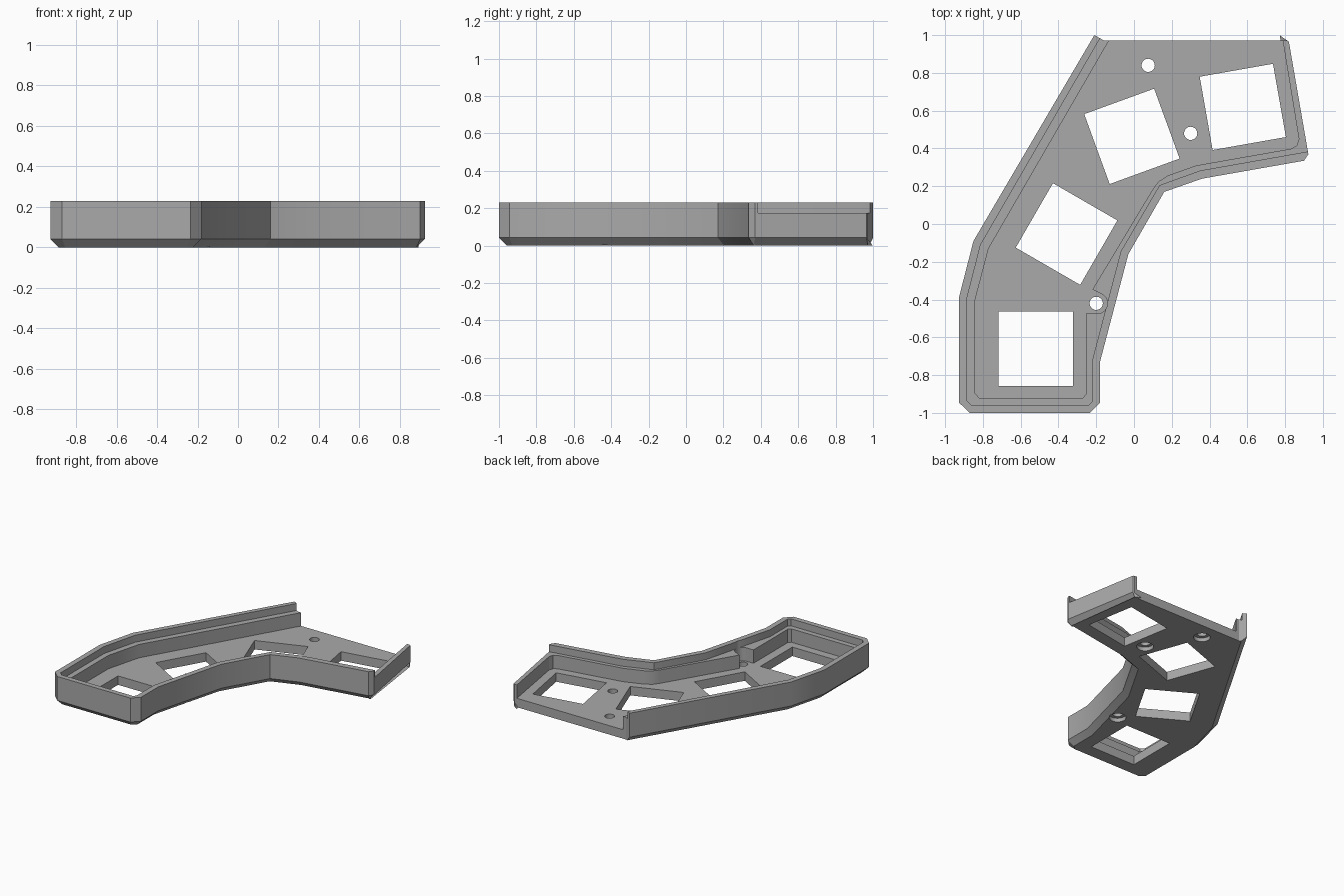
import bpy, bmesh, math
from mathutils import Vector, Matrix

if "Cube" in bpy.data.objects:
    bpy.data.objects.remove(bpy.data.objects["Cube"])

HEIGHT, LEDGE, FLOOR, BEVEL = 0.23, 0.175, 0.07, 0.042


def inset(points, distances):
    """Move each edge of a counter-clockwise outline inwards by its own distance."""
    pts = [Vector(p) for p in points]
    n = len(pts)
    lines = []
    for i in range(n):
        d = (pts[(i + 1) % n] - pts[i]).normalized()
        lines.append((pts[i] + Vector((-d.y, d.x)) * distances[i], d))
    result = []
    for i in range(n):
        (p, d), (q, e) = lines[i - 1], lines[i]
        t = (q - p).cross(e) / d.cross(e)
        result.append(p + d * t)
    return result


def loft(name, layers):
    """Closed solid through outlines given as (points, z)."""
    bm = bmesh.new()
    rings = [[bm.verts.new((p[0], p[1], z)) for p in pts] for pts, z in layers]
    bm.faces.new(rings[0][::-1])
    bm.faces.new(rings[-1])
    n = len(rings[0])
    for a, b in zip(rings, rings[1:]):
        for i in range(n):
            j = (i + 1) % n
            bm.faces.new((a[i], a[j], b[j], b[i]))
    bmesh.ops.recalc_face_normals(bm, faces=bm.faces)
    mesh = bpy.data.meshes.new(name)
    bm.to_mesh(mesh)
    bm.free()
    obj = bpy.data.objects.new(name, mesh)
    bpy.context.collection.objects.link(obj)
    return obj


def cut(body, name, points, z0, z1):
    """Subtract a prism from the body."""
    cutter = loft(name, [(points, z0), (points, z1)])
    mod = body.modifiers.new(name, 'BOOLEAN')
    mod.operation, mod.solver, mod.object = 'DIFFERENCE', 'EXACT', cutter
    bpy.context.view_layer.objects.active = body
    bpy.ops.object.modifier_apply(modifier=name)
    bpy.data.objects.remove(cutter)


def circle(x, y, r, n=32):
    return [(x + r * math.cos(math.tau * i / n), y + r * math.sin(math.tau * i / n))
            for i in range(n)]


# Case body with a bevelled underside, straight along the open back edge
outline = [(-0.87, -1), (-0.235, -1), (-0.18, -0.945), (-0.18, -0.73), (-0.03, -0.16),
           (0.16, 0.17), (0.36, 0.24), (0.90, 0.335), (0.923, 0.37), (0.82, 0.965),
           (0.81, 0.972), (-0.16, 0.972), (-0.21, 1.0), (-0.85, -0.09),
           (-0.927, -0.39), (-0.927, -0.945)]
bevels = [0 if i in (9, 10, 11) else BEVEL for i in range(len(outline))]
# the tiny front right corner needs a shallower inset
bevels[7] = 0.03
case = loft("case", [(inset(outline, bevels), 0), (outline, BEVEL), (outline, HEIGHT)])

# Upper recess, leaving a thin rim and opening to the right and back
cut(case, "rim_recess", [
    (-0.86, -0.96), (-0.24, -0.96), (-0.222, -0.94), (-0.222, -0.725), (-0.07, -0.145),
    (0.135, 0.205), (0.35, 0.283), (1.2, 0.433), (1.2, 1.2), (-0.054, 1.2),
    (-0.812, -0.11), (-0.885, -0.395), (-0.885, -0.935)], LEDGE, 0.4)

# Lower recess down to the floor, stepping around the inner screw hole
pocket = [(-0.195 + 0.055 * math.cos(math.radians(a)),
           -0.42 + 0.055 * math.sin(math.radians(a))) for a in range(-90, 61, 15)]
cut(case, "floor_recess", [
    (-0.82, -0.92), (-0.27, -0.92), (-0.253, -0.90), (-0.253, -0.475)] + pocket + [
    (-0.22, -0.347), (0.10, 0.185), (0.13, 0.225), (0.18, 0.257), (0.33, 0.31),
    (0.83, 0.398), (0.862, 0.415), (0.873, 0.45), (0.75, 1.2), (0.0, 1.2),
    (-0.77, -0.13), (-0.842, -0.405), (-0.842, -0.895)], FLOOR, 0.4)

# Square openings through the floor
for x, y, angle in [(-0.52, -0.66, 0), (-0.357, -0.053, -30),
                    (-0.011, 0.464, 20), (0.576, 0.62, 10)]:
    turn = Matrix.Rotation(math.radians(angle), 2)
    square = [turn @ Vector(c) * 0.197 + Vector((x, y))
              for c in [(-1, -1), (1, -1), (1, 1), (-1, 1)]]
    cut(case, "square_opening", square, -0.1, 0.4)

# Screw holes with counterbores underneath
for x, y in [(0.075, 0.84), (0.30, 0.48), (-0.20, -0.42)]:
    cut(case, "screw_hole", circle(x, y, 0.035), -0.1, 0.4)
    cut(case, "counterbore", circle(x, y, 0.06), -0.1, 0.03)

# Plain grey plastic
grey = bpy.data.materials.new("grey plastic")
grey.diffuse_color = (0.4, 0.4, 0.4, 1)
grey.use_nodes = True
grey.node_tree.nodes["Principled BSDF"].inputs["Base Color"].default_value = grey.diffuse_color
case.data.materials.clear()
case.data.materials.append(grey)
for face in case.data.polygons:
    face.material_index = 0
case.select_set(True)
bpy.context.view_layer.objects.active = case
bpy.ops.object.shade_smooth_by_angle(angle=math.radians(25))
